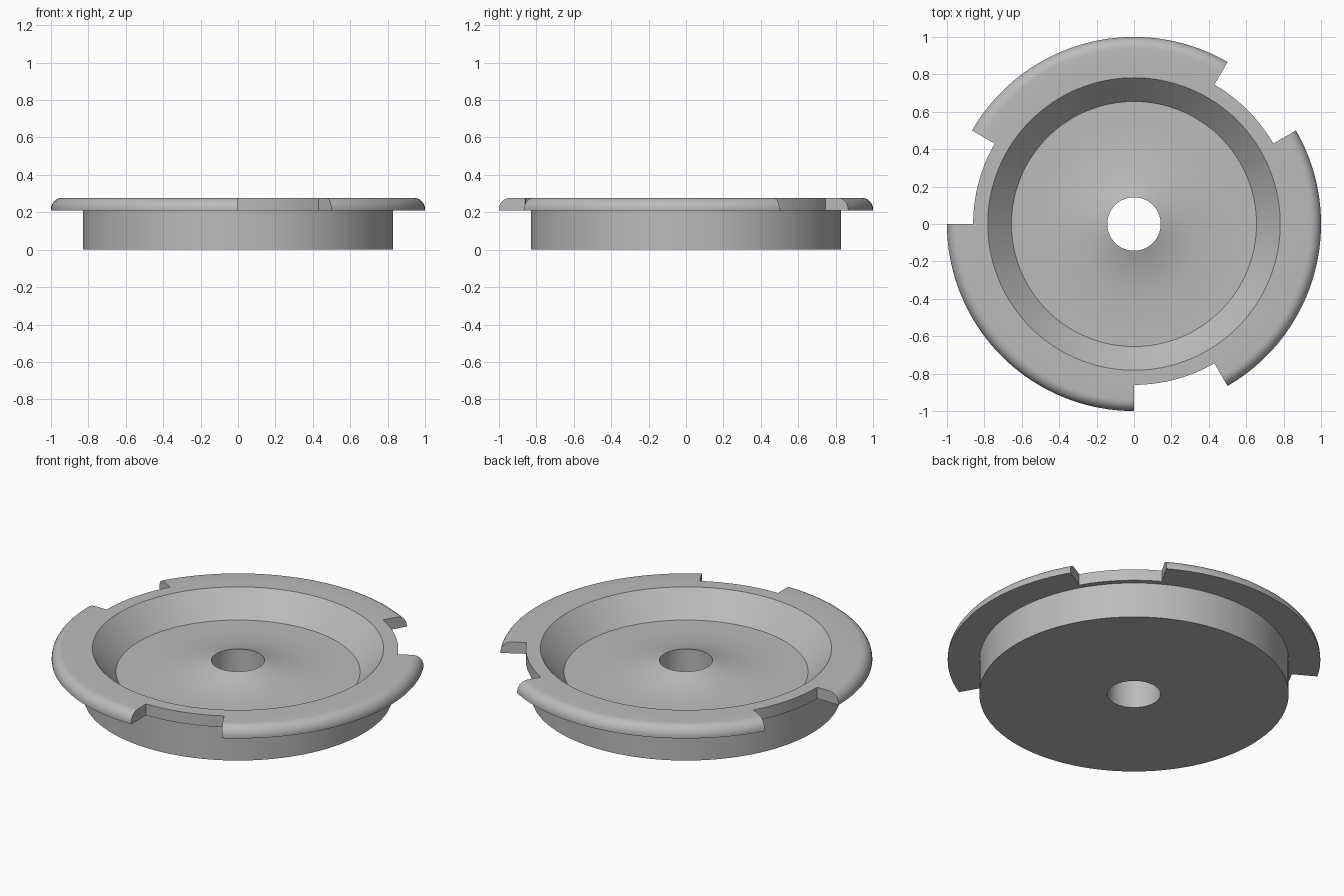
import bpy, bmesh, math

cube = bpy.data.objects.get("Cube")
if cube:
    bpy.data.objects.remove(cube, do_unlink=True)

# Main dimensions
SEGMENTS = 180
HOLE, FLOOR, MOUTH = 0.143, 0.655, 0.782
BODY, NOTCH, RIM = 0.83, 0.86, 1.0
FLOOR_Z, HUB_Z, FLANGE_Z, TOP_Z = 0.14, 0.207, 0.21, 0.277
FILLET = 0.06

# Dished floor rising to the centre hole
steps = 14
floor = []
for i in range(steps + 1):
    t = 1 - i / steps
    floor.append((FLOOR + (HOLE - FLOOR) * t, FLOOR_Z + (HUB_Z - FLOOR_Z) * t ** 3))

# Cup cross-section, from under the flange, round the inside, to the rim top
cup = [(NOTCH, FLANGE_Z), (BODY, FLANGE_Z), (BODY, 0), (HOLE, 0)]
cup += floor + [(MOUTH, TOP_Z), (NOTCH, TOP_Z)]

# Flange cross-section with a rounded upper edge
flange = [(NOTCH, TOP_Z)]
for i in range(9):
    a = math.radians(90 - i * 90 / 8)
    flange.append((RIM - FILLET + FILLET * math.cos(a), TOP_Z - FILLET + FILLET * math.sin(a)))
flange += [(RIM, FLANGE_Z), (NOTCH, FLANGE_Z)]


def notched(i):
    """True where one of the three notches cuts the flange."""
    degrees = (i % SEGMENTS + 0.5) * 360 / SEGMENTS
    return 30 < degrees % 120 < 60


def ring(bm, profile, i):
    a = math.tau * i / SEGMENTS
    return [bm.verts.new((r * math.cos(a), r * math.sin(a), z)) for r, z in profile]


def strip(bm, first, second):
    for j in range(len(first) - 1):
        bm.faces.new((first[j], second[j], second[j + 1], first[j + 1]))


bm = bmesh.new()
for i in range(SEGMENTS):
    strip(bm, ring(bm, cup, i), ring(bm, cup, i + 1))
    if notched(i):
        # Notch back wall
        wall = [cup[-1], cup[0]]
        strip(bm, ring(bm, wall, i), ring(bm, wall, i + 1))
    else:
        strip(bm, ring(bm, flange, i), ring(bm, flange, i + 1))
    # Radial end faces of the flange
    if notched(i) != notched(i - 1):
        bm.faces.new(ring(bm, flange[:-1] + [cup[0]], i))
bmesh.ops.remove_doubles(bm, verts=bm.verts, dist=0.0001)
bmesh.ops.recalc_face_normals(bm, faces=bm.faces)

mesh = bpy.data.meshes.new("notched_cap")
bm.to_mesh(mesh)
bm.free()
cap = bpy.data.objects.new("notched_cap", mesh)
bpy.context.collection.objects.link(cap)

# Plain grey material
grey = bpy.data.materials.new("plain_grey")
grey.use_nodes = True
colour = (0.5, 0.5, 0.5, 1)
grey.diffuse_color = colour
grey.node_tree.nodes["Principled BSDF"].inputs["Base Color"].default_value = colour
mesh.materials.append(grey)

bpy.ops.object.select_all(action="DESELECT")
cap.select_set(True)
bpy.context.view_layer.objects.active = cap
bpy.ops.object.shade_smooth_by_angle(angle=math.radians(30))
